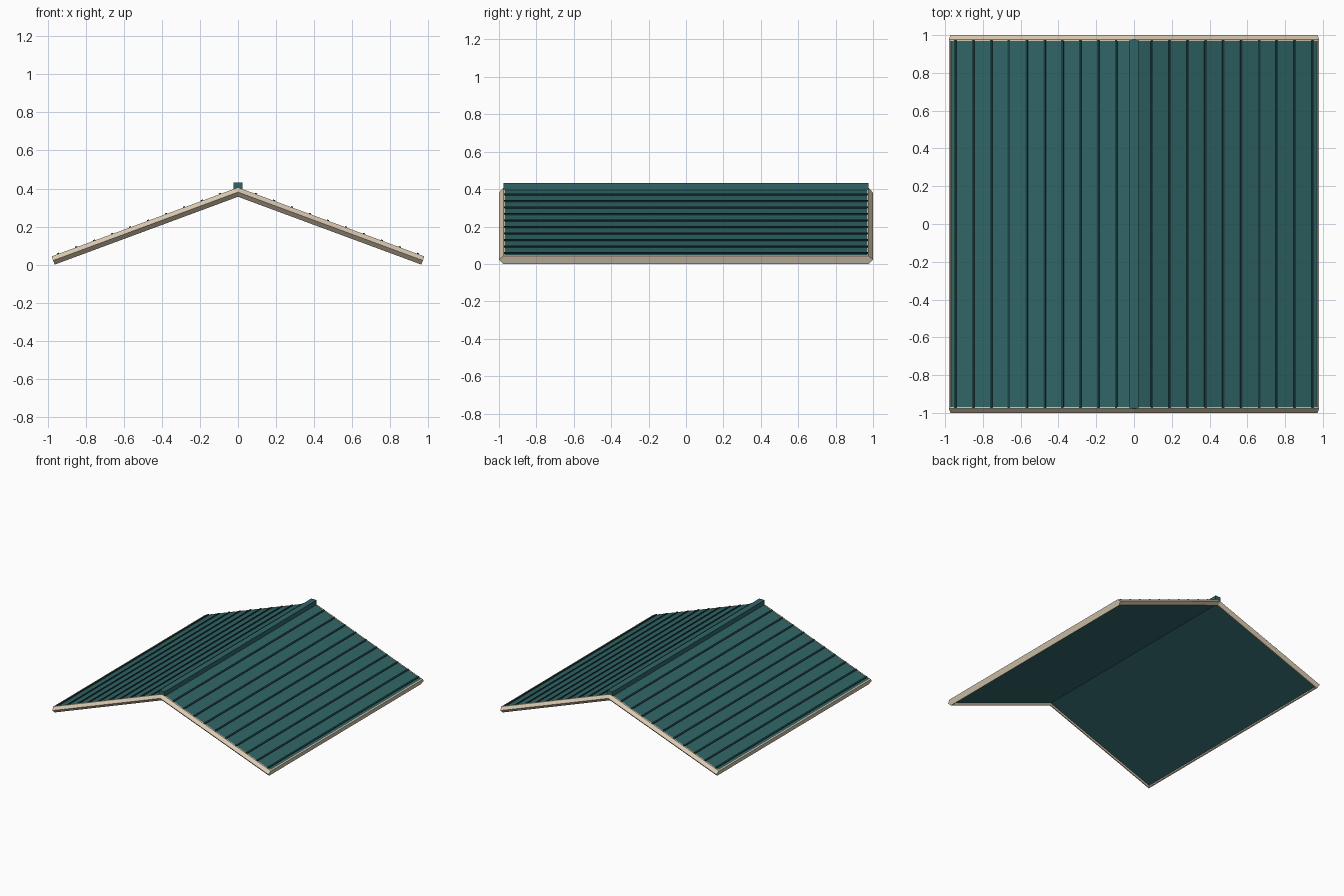
import bpy, bmesh, math

cube = bpy.data.objects.get("Cube")
if cube:
    bpy.data.objects.remove(cube, do_unlink=True)

ANGLE = math.radians(20.3)
C, S = math.cos(ANGLE), math.sin(ANGLE)
LENGTH = 0.98 / C           # slope length from ridge to eave
DEPTH = 0.046               # trim depth across the slope
APEX = LENGTH * S + DEPTH * C
INNER = 0.973               # half length between the gable trims


def material(name, color):
    mat = bpy.data.materials.new(name)
    mat.use_nodes = True
    mat.diffuse_color = (*color, 1)
    bsdf = mat.node_tree.nodes["Principled BSDF"]
    bsdf.inputs["Base Color"].default_value = (*color, 1)
    bsdf.inputs["Roughness"].default_value = 0.8
    return mat


teal = material("teal metal", (0.03, 0.13, 0.135))
dark_teal = material("dark teal seam", (0.012, 0.05, 0.053))
cream = material("cream trim", (0.70, 0.59, 0.44))


def slope_point(side, along, y, out):
    """Point on one slope: distance down from ridge, and height off the surface."""
    return (side * (along * C + out * S), y, APEX - along * S + out * C)


def loft(name, rings, mat):
    """Join matching rings of points and cap both ends."""
    bm = bmesh.new()
    loops = [[bm.verts.new(p) for p in ring] for ring in rings]
    n = len(loops[0])
    for a, b in zip(loops, loops[1:]):
        for i in range(n):
            j = (i + 1) % n
            bm.faces.new((a[i], a[j], b[j], b[i]))
    bm.faces.new(loops[0])
    bm.faces.new(loops[-1])
    bmesh.ops.recalc_face_normals(bm, faces=bm.faces)
    mesh = bpy.data.meshes.new(name)
    bm.to_mesh(mesh)
    bm.free()
    mesh.materials.append(mat)
    obj = bpy.data.objects.new(name, mesh)
    bpy.context.collection.objects.link(obj)
    return obj


def chevron(name, profile, length, mat):
    """Run a (y, out) profile from eave to ridge to eave with a mitred ridge."""
    left = [slope_point(1, length, y, out) for y, out in profile]
    ridge = [(0, y, APEX + out / C) for y, out in profile]
    right = [slope_point(-1, length, y, out) for y, out in profile]
    return loft(name, [left, ridge, right], mat)


def slope_strip(name, side, start, end, low, high, mat):
    """Long bar lying on one slope, parallel to the ridge."""
    corners = [(start, low), (end, low), (end, high), (start, high)]
    rings = [[slope_point(side, a, y, o) for a, o in corners] for y in (-INNER, INNER)]
    return loft(name, rings, mat)


# Roof sheet
chevron("roof_sheet",
        [(-INNER, -0.03), (INNER, -0.03), (INNER, -0.002), (-INNER, -0.002)],
        LENGTH - 0.005, teal)

# Pointed gable trims
for label, d in (("front", -1), ("back", 1)):
    chevron(label + "_gable_trim",
            [(d * 0.968, 0), (d * 0.977, 0), (d, -DEPTH / 2),
             (d * 0.977, -DEPTH), (d * 0.968, -DEPTH)], LENGTH, cream)

# Eave boards and standing seams
for label, side in (("left", 1), ("right", -1)):
    slope_strip(label + "_eave_board", side, LENGTH - 0.01, LENGTH, -DEPTH, 0, cream)
    for k in range(1, 11):
        mid = k * 0.0945 / C
        slope_strip(f"{label}_seam_{k}", side, mid - 0.006, mid + 0.006,
                    -0.01, 0.005, dark_teal)

# Ridge cap
loft("ridge_cap",
     [[(x, y, z) for x, z in ((-0.024, 0.395), (0.024, 0.395), (0.024, 0.432), (-0.024, 0.432))]
      for y in (-0.977, 0.977)], teal)
